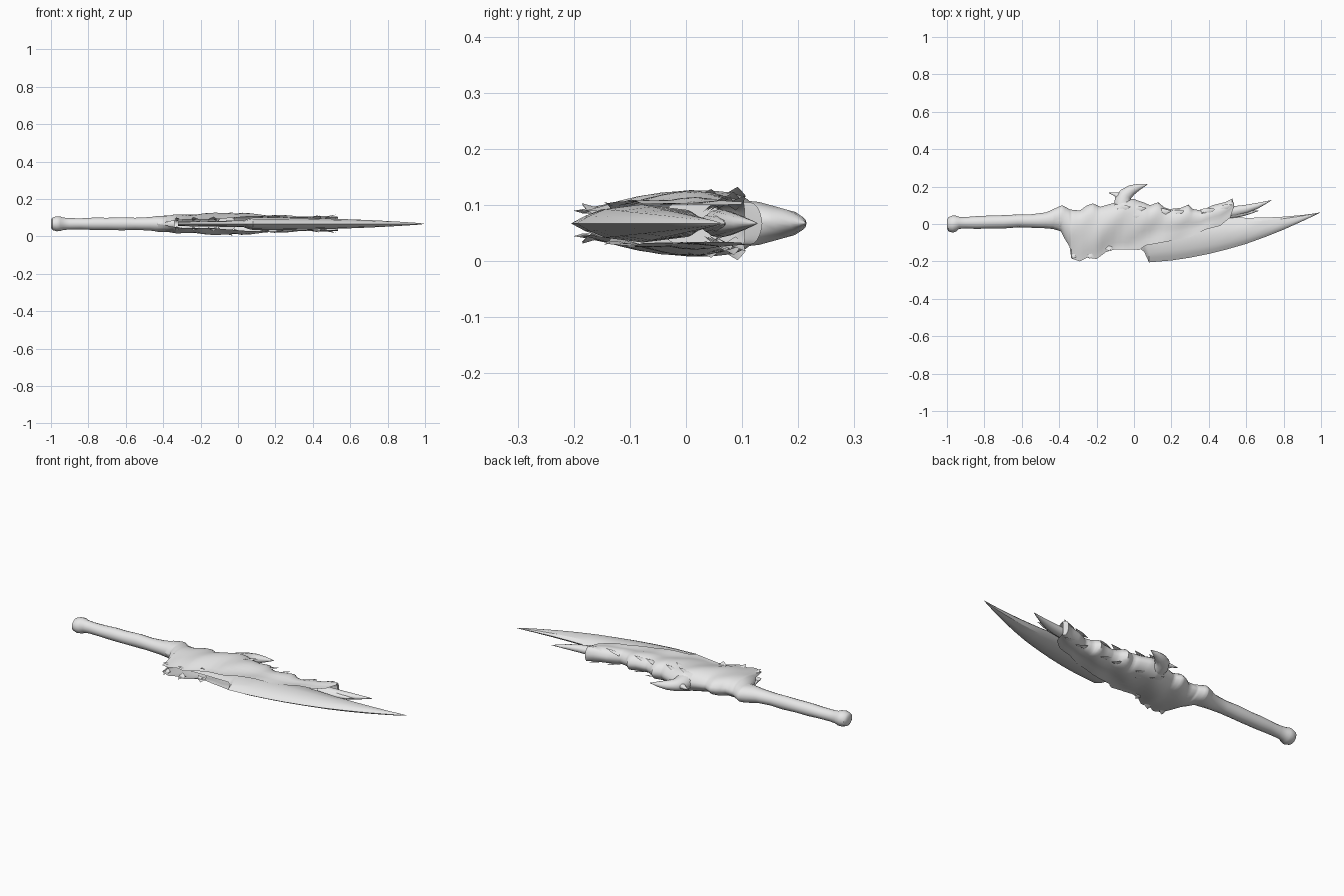
import bpy, bmesh, math
from mathutils import Vector

MID = 0.067  # height of the flat symmetry plane

bone = bpy.data.materials.new("pale_grey")
bone.diffuse_color = (0.8, 0.8, 0.8, 1)


def table(rows, x):
    """Linear look-up of every column in a station table."""
    if x <= rows[0][0]:
        return rows[0][1:]
    for a, b in zip(rows, rows[1:]):
        if x <= b[0]:
            f = (x - a[0]) / (b[0] - a[0])
            return tuple(p + (q - p) * f for p, q in zip(a[1:], b[1:]))
    return rows[-1][1:]


def loft(name, rings, closed=True, caps=True, angle=40):
    """Skin a list of point rings."""
    bm = bmesh.new()
    vs = [[bm.verts.new(p) for p in r] for r in rings]
    n = len(vs[0])
    for a, b in zip(vs, vs[1:]):
        for i in range(n if closed else n - 1):
            j = (i + 1) % n
            bm.faces.new((a[i], a[j], b[j], b[i]))
    if closed and caps:
        bm.faces.new(vs[0])
        bm.faces.new(vs[-1])
    bmesh.ops.remove_doubles(bm, verts=bm.verts, dist=0.0003)
    bmesh.ops.recalc_face_normals(bm, faces=bm.faces)
    me = bpy.data.meshes.new(name)
    bm.to_mesh(me)
    bm.free()
    me.materials.append(bone)
    ob = bpy.data.objects.new(name, me)
    bpy.context.collection.objects.link(ob)
    bpy.ops.object.select_all(action='DESELECT')
    ob.select_set(True)
    bpy.context.view_layer.objects.active = ob
    bpy.ops.object.shade_smooth_by_angle(angle=math.radians(angle))
    return ob


# Grip with knobbed pommel: x, low y, high y, half thickness
grip = [(-1, -.025, .02, .022), (-.992, -.04, .036, .034), (-.97, -.046, .045, .041),
        (-.95, -.04, .044, .04), (-.935, -.026, .038, .034), (-.9, -.024, .037, .031),
        (-.84, -.026, .042, .03), (-.77, -.024, .045, .034), (-.7, -.024, .047, .033),
        (-.62, -.018, .051, .036), (-.55, -.02, .052, .033), (-.47, -.023, .062, .037),
        (-.43, -.027, .08, .043), (-.39, -.036, .09, .044), (-.34, -.05, .07, .042)]
rings = []
for x, lo, hi, h in grip:
    rings.append([(x, (lo + hi) / 2 + (hi - lo) / 2 * math.cos(a), MID + h * math.sin(a))
                  for a in [math.tau * i / 14 for i in range(14)]])
loft("grip", rings)

# Leathery sheath, open underneath: outline edges and half thickness
top = [(-.43, .08), (-.385, .1), (-.34, .077), (-.29, .072), (-.25, .1), (-.22, .11),
       (-.18, .092), (-.1, .115), (-.06, .14), (0, .133), (.06, .112), (.085, .1),
       (.13, .116), (.16, .09), (.19, .08), (.25, .086), (.29, .103), (.315, .08),
       (.36, .072), (.42, .1), (.49, .118), (.525, .136), (.535, .105)]
low = [(-.43, -.027), (-.39, -.04), (-.37, -.08), (-.345, -.12), (-.335, -.185),
       (-.29, -.2), (-.25, -.18), (-.2, -.187), (-.15, -.15), (-.1, -.135), (.03, -.138),
       (.06, -.115), (.2, -.09), (.3, -.07), (.38, -.03), (.46, -.01), (.515, .035),
       (.535, .095)]
thick = [(-.43, .043, 0), (-.37, .046, .3), (-.3, .051, .42), (-.15, .056, .42),
         (-.03, .06, .5), (.05, .055, .75), (.2, .046, .85), (.35, .041, .85), (.535, .038, .9)]
form = [(0, .4), (.12, .55), (.3, .8), (.5, .96), (.65, 1), (.8, .88), (.9, .68),
        (.97, .38), (1, 0)]
ts = [0, .06, .14, .24, .36, .48, .6, .7, .8, .88, .94, .98, 1]
stations = sorted({r[0] for r in top + low} | {round(-.43 + .02 * i, 3) for i in range(49)})
rings = []
for x in stations:
    yt, yb = table(top, x)[0], table(low, x)[0]
    h, gap = table(thick, x)
    k = min(1, max(0, (x + .43) / .1))
    side = []
    for t in ts:
        y = yb + (yt - yb) * t
        w = table(form, t)[0]
        if t < .6:
            w = max(w, gap)
        w = k * w + (1 - k) * 2 * math.sqrt(t * (1 - t))
        w *= 1 + .06 * k * math.sin(34 * (x - .7 * y))  # slanting folds
        side.append((x, y, h * w))
    rings.append([(x, y, MID + z) for x, y, z in side]
                 + [(x, y, MID - z) for x, y, z in side[-2::-1]])
loft("sheath", rings, closed=False, angle=50)

# Blade with its thin root inside the sheath: x, low y, high y, half thickness
blade = [(-.32, -.13, .03, .012), (.03, -.128, .035, .018), (.055, -.15, .04, .028),
         (.08, -.205, .04, .033), (.2, -.195, .04, .034), (.3, -.18, .04, .032),
         (.4, -.16, .04, .03), (.5, -.135, .038, .027), (.6, -.106, .033, .024),
         (.7, -.07, .034, .02), (.8, -.03, .039, .015), (.9, .015, .048, .009),
         (.96, .043, .056, .005), (.995, .061, .062, .001)]
edge = [(0, 0), (.1, .4), (.22, .75), (.5, 1), (.85, .7), (1, 0)]
rings = []
for x, lo, hi, h in blade:
    rings.append([(x, lo + (hi - lo) * t, MID + h * w) for t, w in edge]
                 + [(x, lo + (hi - lo) * t, MID - h * w) for t, w in edge[-2:0:-1]])
loft("blade", rings, angle=30)


def horn(name, path):
    """Tapered horn through (x, y, radius) points, flat in the blade plane."""
    rings = []
    for i, (x, y, r) in enumerate(path):
        a, b = path[max(0, i - 1)], path[min(len(path) - 1, i + 1)]
        d = Vector((b[0] - a[0], b[1] - a[1], 0)).normalized()
        n = Vector((-d.y, d.x, 0))
        rings.append([Vector((x, y, MID)) + n * r * math.cos(q)
                      + Vector((0, 0, r * .85 * math.sin(q)))
                      for q in [math.tau * j / 12 for j in range(12)]])
    return loft(name, rings)


# Horns on the back of the weapon
horn("back_horn", [(-.06, .09, .05), (-.057, .13, .045), (-.045, .158, .036),
                   (-.012, .182, .028), (.03, .2, .016), (.055, .207, .007), (.073, .213, .001)])
horn("back_horn_barb", [(-.06, .135, .03), (-.085, .152, .018), (-.105, .16, .009),
                        (-.135, .166, .001)])
horn("front_horn", [(.46, .06, .03), (.54, .068, .028), (.6, .08, .023),
                    (.66, .098, .015), (.71, .117, .006), (.735, .127, .001)])
horn("front_barb", [(.48, .045, .02), (.57, .055, .016), (.62, .062, .009), (.665, .07, .001)])

# Torn leather flaps on both faces: root x, root y, tip x, tip y, width, tip height
flaps = [(-.1, .08, -.02, .092, .05, .065), (-.06, .03, .03, .045, .06, .061),
         (-.02, .075, .065, .085, .045, .056), (.12, .06, .2, .07, .045, .049),
         (.2, .05, .27, .07, .04, .046), (.36, .06, .435, .08, .04, .046),
         (.44, .07, .525, .105, .04, .049), (-.31, -.15, -.33, -.186, .04, .034),
         (-.22, -.15, -.24, -.185, .05, .036), (-.14, -.11, -.13, -.145, .05, .038)]
for i, (x, y, tx, ty, w, h) in enumerate(flaps):
    for s, face in ((1, "upper"), (-1, "lower")):
        d = Vector((tx - x, ty - y, 0))
        n = Vector((-d.y, d.x, 0)).normalized()
        rings = []
        for f, g in ((0, 1), (.5, .8), (.8, .35), (1, .02)):
            c = Vector((x, y, 0)) + d * f
            z = h * (.72 + .28 * f)
            rings.append([c + n * w * .5 * g * u
                          + Vector((0, 0, MID + s * (z - .012 * u * u * (1 - f))))
                          for u in (-1, 0, 1)])
        loft(f"flap_{face}_{i + 1}", rings, closed=False)
